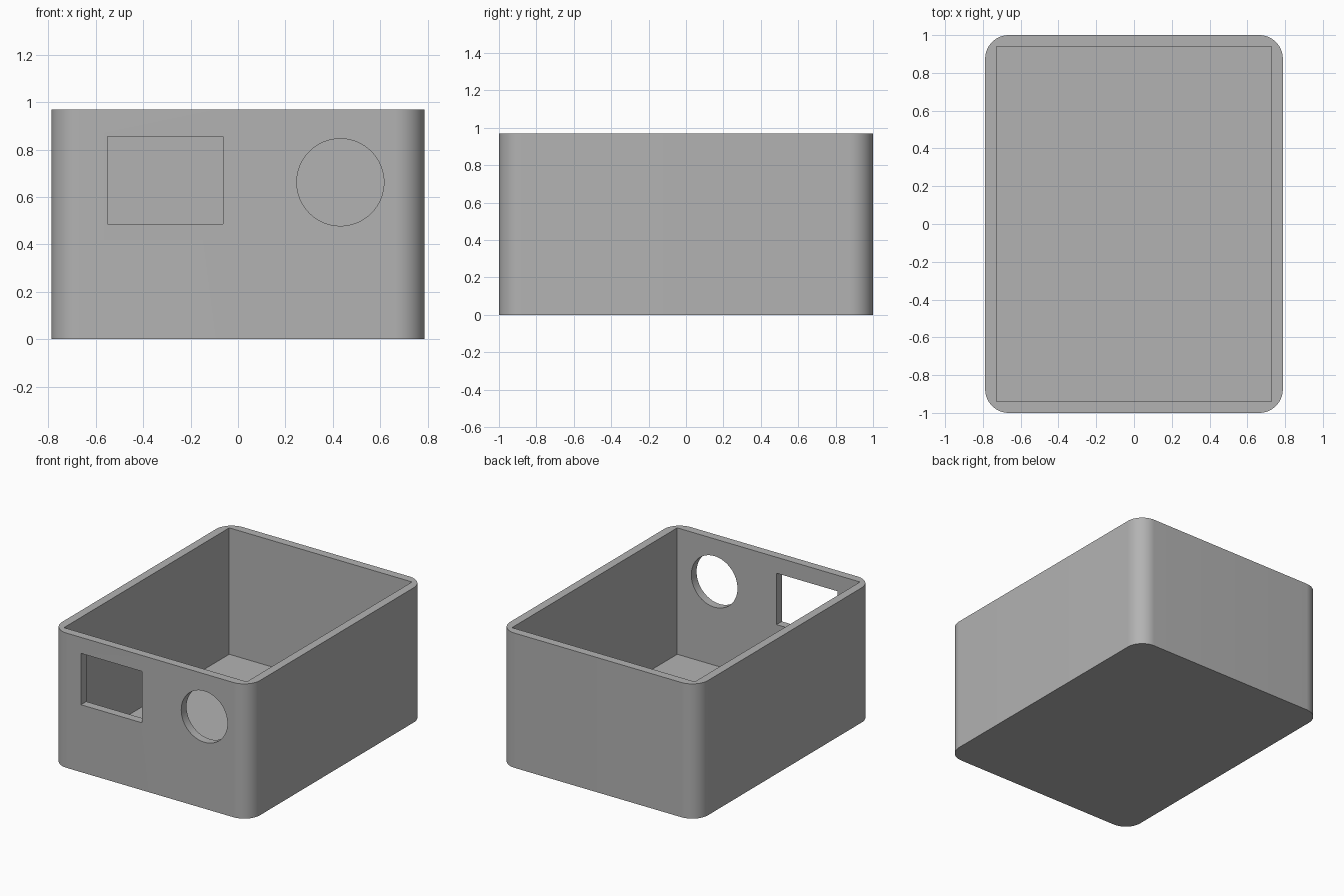
import bpy, bmesh, math
from mathutils import Matrix

WIDTH, DEPTH, HEIGHT = 1.576, 2.0, 0.97
WALL = 0.06
CORNER = 0.125

old = bpy.data.objects.get("Cube")
if old:
    bpy.data.objects.remove(old, do_unlink=True)

grey = bpy.data.materials.new("plain grey")
grey.use_nodes = True
colour = (0.45, 0.45, 0.45, 1)
grey.diffuse_color = colour
grey.node_tree.nodes["Principled BSDF"].inputs["Base Color"].default_value = colour


def add_object(name, bm):
    mesh = bpy.data.meshes.new(name)
    bm.to_mesh(mesh)
    bm.free()
    mesh.materials.append(grey)
    obj = bpy.data.objects.new(name, mesh)
    bpy.context.collection.objects.link(obj)
    return obj


def block(name, low, high, corner=0):
    """Box between two corners, with optional rounded upright edges."""
    bm = bmesh.new()
    bmesh.ops.create_cube(bm, size=1)
    for v in bm.verts:
        v.co = [a if c < 0 else b for a, b, c in zip(low, high, v.co)]
    if corner:
        upright = [e for e in bm.edges
                   if abs(e.verts[0].co.z - e.verts[1].co.z) > 0.1]
        bmesh.ops.bevel(bm, geom=upright, offset=corner, segments=16,
                        profile=0.5, affect='EDGES')
    return add_object(name, bm)


# Rounded outer body
x, y = WIDTH / 2, DEPTH / 2
box = block("open_box", (-x, -y, 0), (x, y, HEIGHT), CORNER)

# Square-cornered cavity, open at the top
cavity = block("cavity_cutter", (WALL - x, WALL - y, WALL),
               (x - WALL, y - WALL, HEIGHT + 0.2))

# Rectangular and round openings in the front wall
window = block("window_cutter", (-0.55, -y - 0.1, 0.485),
               (-0.063, -y + 0.2, 0.855))
bm = bmesh.new()
bmesh.ops.create_cone(bm, cap_ends=True, segments=64, radius1=0.184,
                      radius2=0.184, depth=0.3,
                      matrix=Matrix.Translation((0.432, -y, 0.662))
                      @ Matrix.Rotation(math.pi / 2, 4, 'X'))
port = add_object("round_port_cutter", bm)

bpy.context.view_layer.objects.active = box
for cutter in (cavity, window, port):
    mod = box.modifiers.new("cut", 'BOOLEAN')
    mod.operation = 'DIFFERENCE'
    mod.solver = 'EXACT'
    mod.object = cutter
    bpy.ops.object.modifier_apply(modifier=mod.name)
    bpy.data.objects.remove(cutter, do_unlink=True)

# Smooth the curved surfaces, keep the edges sharp
bpy.ops.object.select_all(action='DESELECT')
box.select_set(True)
bpy.ops.object.shade_smooth_by_angle(angle=math.radians(30))
